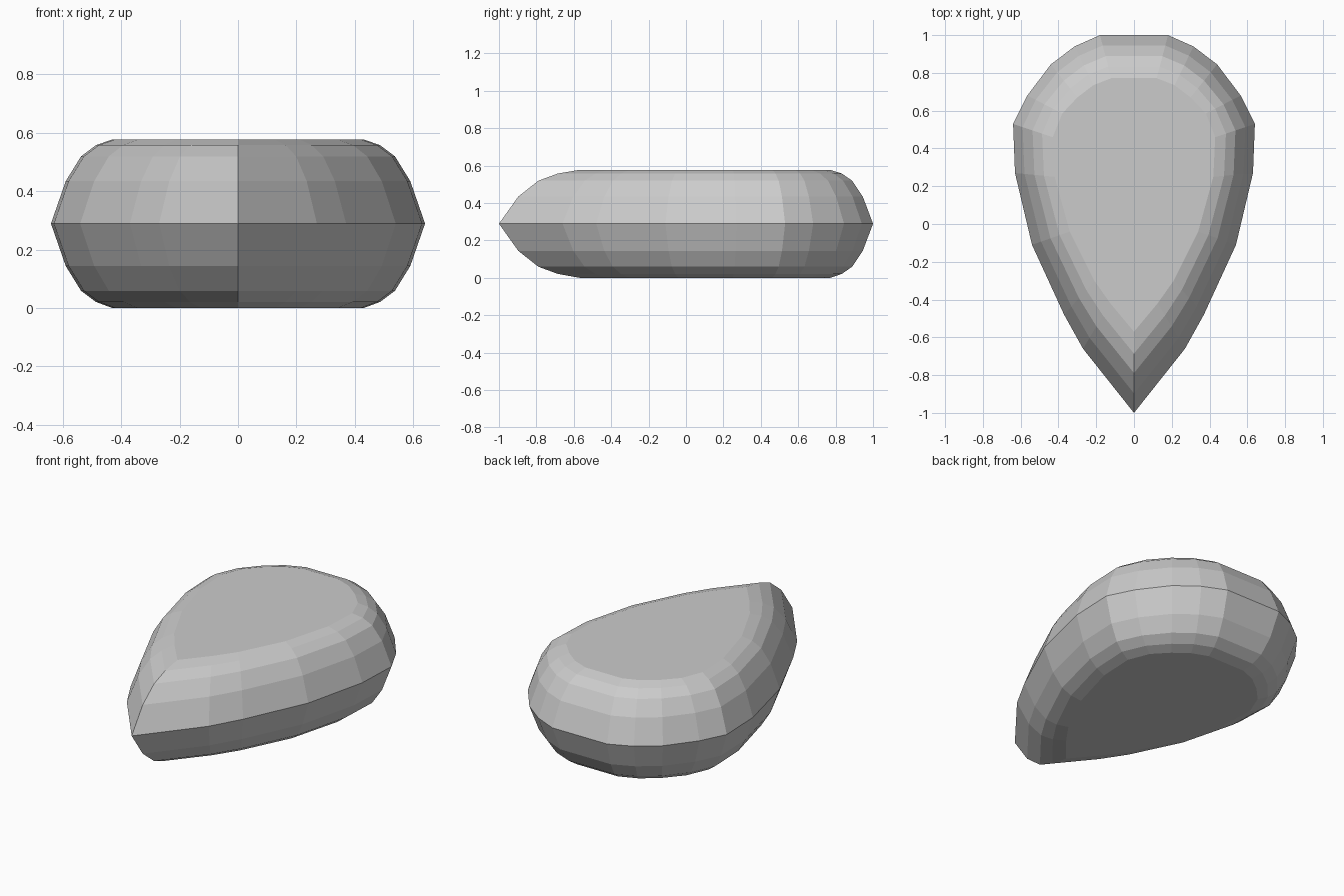
import bpy, bmesh

if "Cube" in bpy.data.objects:
    bpy.data.objects.remove(bpy.data.objects["Cube"])

# Half outlines of the teardrop (right side, tip to back): widest rim and flat cap
rim = [(0, -1), (.27, -.66), (.37, -.48), (.54, -.11), (.63, .27),
       (.64, .53), (.565, .68), (.44, .845), (.315, .94), (.18, 1)]
cap = [(0, -.57), (.125, -.42), (.21, -.3), (.34, -.04), (.42, .25),
       (.43, .46), (.38, .585), (.3, .67), (.215, .735), (.12, .772)]

# Rounded edge profile: (inset fraction, height above or below the middle)
MID = .289
profile = [(0, 0), (.24, .145), (.49, .23), (.73, .268), (1, .288)]
levels = [(t, MID - h - (.001 if t == 1 else 0)) for t, h in reversed(profile)]
levels += [(t, MID + h) for t, h in profile[1:]]


def mirrored_ring(t):
    half = [(a[0] + (b[0] - a[0]) * t, a[1] + (b[1] - a[1]) * t)
            for a, b in zip(rim, cap)]
    return half + [(-x, y) for x, y in reversed(half[1:])]


# Loft the rings and close both flat caps
bm = bmesh.new()
rings = [[bm.verts.new((x, y, z)) for x, y in mirrored_ring(t)] for t, z in levels]
n = len(rings[0])
for low, high in zip(rings, rings[1:]):
    for i in range(n):
        j = (i + 1) % n
        bm.faces.new((low[i], low[j], high[j], high[i]))
bm.faces.new(rings[0][::-1])
bm.faces.new(rings[-1])
bmesh.ops.recalc_face_normals(bm, faces=bm.faces)

mesh = bpy.data.meshes.new("teardrop_stone")
bm.to_mesh(mesh)
bm.free()
stone = bpy.data.objects.new("teardrop_stone", mesh)
bpy.context.collection.objects.link(stone)
